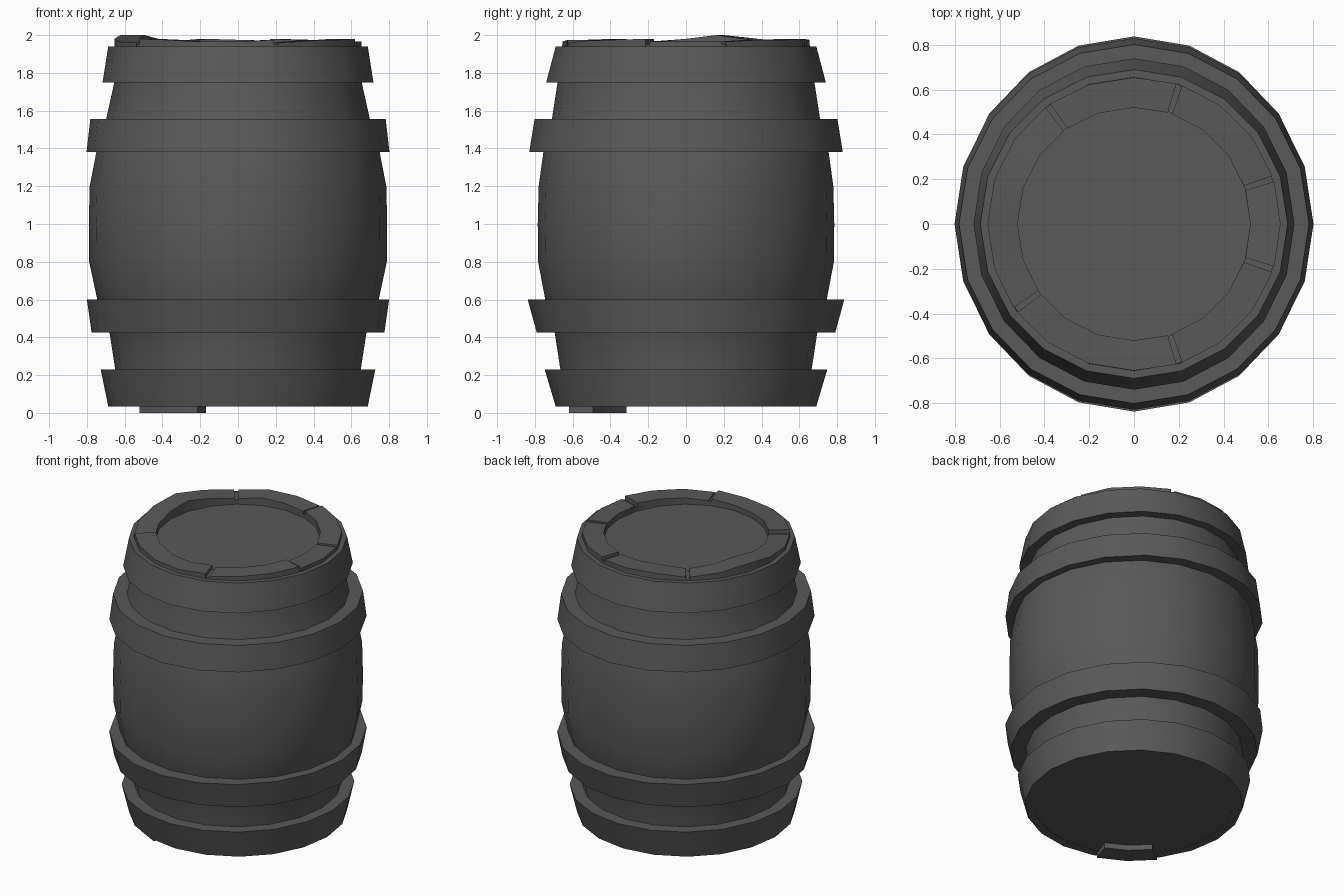
import bpy, bmesh, math

if "Cube" in bpy.data.objects:
    bpy.data.objects.remove(bpy.data.objects["Cube"])

SIDES = 20
STEP = math.tau / SIDES

wood = bpy.data.materials.new("dark grey")
wood.use_nodes = True
GREY = (0.1, 0.1, 0.1, 1)
wood.diffuse_color = GREY
wood.node_tree.nodes["Principled BSDF"].inputs["Base Color"].default_value = GREY


def finish(name, bm, angle=30):
    bmesh.ops.recalc_face_normals(bm, faces=bm.faces)
    mesh = bpy.data.meshes.new(name)
    bm.to_mesh(mesh)
    bm.free()
    mesh.materials.append(wood)
    obj = bpy.data.objects.new(name, mesh)
    bpy.context.collection.objects.link(obj)
    bpy.ops.object.select_all(action="DESELECT")
    obj.select_set(True)
    bpy.context.view_layer.objects.active = obj
    bpy.ops.object.shade_smooth_by_angle(angle=math.radians(angle))
    return obj


def lathe(name, profile, ring=False):
    """Spin (x radius, y radius, z) points; a ring closes on itself, else the ends are capped."""
    bm = bmesh.new()
    loops = [[bm.verts.new((rx * math.cos(i * STEP), ry * math.sin(i * STEP), z))
              for i in range(SIDES)] for rx, ry, z in profile]
    pairs = list(zip(loops, loops[1:]))
    if ring:
        pairs.append((loops[-1], loops[0]))
    else:
        bm.faces.new(loops[0])
        bm.faces.new(loops[-1])
    for a, b in pairs:
        for i in range(SIDES):
            j = (i + 1) % SIDES
            bm.faces.new((a[i], a[j], b[j], b[i]))
    return finish(name, bm)


def stave(name, first, heights, base):
    """Curved plank along the rim, starting at side number first, one height per corner."""
    bm = bmesh.new()
    sections = []
    last = len(heights) - 1
    for k, top in enumerate(heights):
        gap = 0.02 if k == 0 else -0.02 if k == last else 0
        a = (first + k) * STEP + gap
        sections.append([bm.verts.new((r * math.cos(a), r * math.sin(a), z))
                         for r, z in ((0.52, base), (0.655, base), (0.655, top), (0.52, top))])
    for a, b in zip(sections, sections[1:]):
        for i in range(4):
            j = (i + 1) % 4
            bm.faces.new((a[i], a[j], b[j], b[i]))
    bm.faces.new(sections[0])
    bm.faces.new(sections[-1])
    return finish(name, bm, 20)


# Bulging body, closed at the bottom, with a recessed lid on top
lathe("barrel_body", [
    (0.64, 0.645, 0.037), (0.65, 0.665, 0.23), (0.68, 0.695, 0.425), (0.745, 0.745, 0.60),
    (0.788, 0.783, 0.80), (0.79, 0.785, 1.0), (0.785, 0.78, 1.2), (0.75, 0.755, 1.38),
    (0.698, 0.71, 1.555), (0.655, 0.68, 1.75), (0.65, 0.655, 1.95),
    (0.52, 0.525, 1.95), (0.52, 0.525, 1.925)])

# Four hoops: lower outline, upper outline, then inner radius below and above
hoops = {
    "bottom_hoop": ((0.687, 0.69, 0.035), (0.727, 0.748, 0.23), 0.63),
    "lower_hoop": ((0.775, 0.79, 0.425), (0.8, 0.838, 0.60), 0.66),
    "upper_hoop": ((0.802, 0.83, 1.38), (0.782, 0.802, 1.555), 0.68),
    "top_hoop": ((0.717, 0.74, 1.75), (0.687, 0.69, 1.94), 0.64),
}
for name, (low, high, inner) in hoops.items():
    lathe(name, [low, high, (inner, inner, high[2]), (inner, inner, low[2])], ring=True)

# Uneven stave ends round the top rim
rim = [
    (1, (1.965, 1.975, 1.975, 1.98)),
    (4, (1.97, 1.975, 1.98, 1.965)),
    (7, (1.965, 1.98, 2.0, 1.98, 1.965, 1.96)),
    (12, (1.98, 1.975, 1.965, 1.965, 1.975)),
    (16, (1.96, 1.97, 1.975, 1.98)),
    (19, (1.965, 1.965, 1.965)),
]
for n, (first, heights) in enumerate(rim):
    stave(f"rim_stave_{n + 1}", first, heights, 1.93)

# One stave end sticking out underneath
stave("foot_stave", 12, (0.06, 0.06, 0.06), 0.0)
